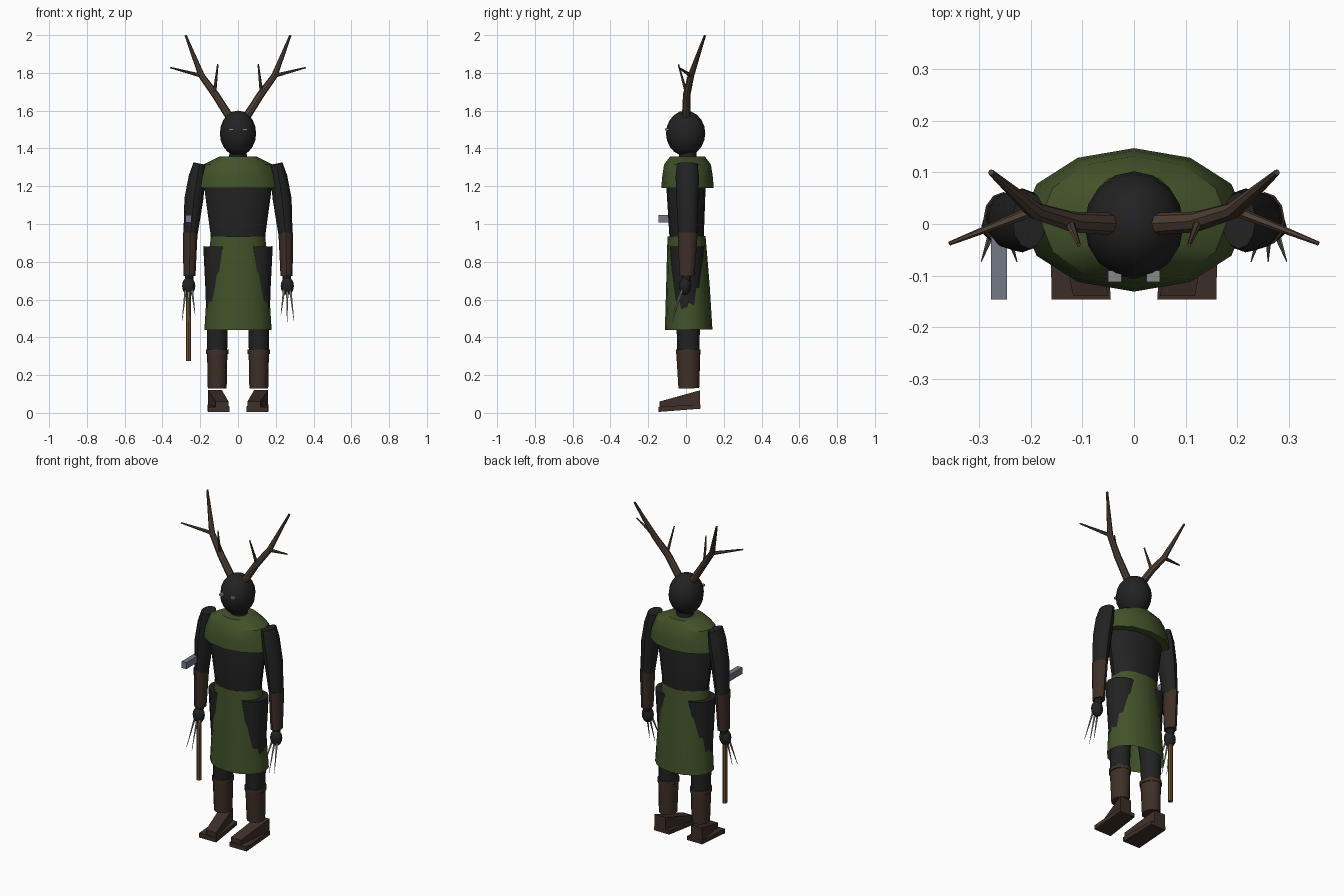
import bpy, bmesh, math
from mathutils import Vector

cube = bpy.data.objects.get("Cube")
if cube:
    bpy.data.objects.remove(cube, do_unlink=True)


def material(name, r, g, b):
    m = bpy.data.materials.new(name)
    m.use_nodes = True
    m.diffuse_color = (r, g, b, 1)
    m.node_tree.nodes["Principled BSDF"].inputs["Base Color"].default_value = (r, g, b, 1)
    return m


BLACK = material("black cloth", .016, .016, .017)
GREEN = material("moss green cloth", .055, .085, .023)
LEATHER = material("brown leather", .048, .029, .021)
ANTLER = material("antler brown", .08, .052, .036)
WOOD = material("handle wood", .16, .085, .03)
STEEL = material("blue grey steel", .17, .19, .24)
CLAW = material("pale claw", .38, .38, .33)
EYE = material("eye grey", .25, .25, .25)


def finish(name, bm, mat, smooth=True):
    mesh = bpy.data.meshes.new(name)
    bm.to_mesh(mesh)
    bm.free()
    mesh.materials.append(mat)
    ob = bpy.data.objects.new(name, mesh)
    bpy.context.collection.objects.link(ob)
    if smooth:
        bpy.ops.object.select_all(action='DESELECT')
        ob.select_set(True)
        bpy.context.view_layer.objects.active = ob
        bpy.ops.object.shade_smooth_by_angle(angle=math.radians(35))
    return ob


def loft(name, mat, rings, n=12, caps=True, s=1):
    """Skin oval rings (x, y, z, rx, ry), listed bottom to top, square to their path."""
    bm = bmesh.new()
    centres = [Vector((s * r[0], r[1], r[2])) for r in rings]
    loops = []
    for i, r in enumerate(rings):
        path = centres[min(i + 1, len(rings) - 1)] - centres[max(i - 1, 0)]
        turn = Vector((0, 0, 1)).rotation_difference(path.normalized())
        loop = []
        for k in range(n):
            a = math.tau * k / n
            offset = Vector((r[3] * math.cos(a), r[-1] * math.sin(a), 0))
            loop.append(bm.verts.new(centres[i] + turn @ offset))
        loops.append(loop)
    for low, high in zip(loops, loops[1:]):
        for k in range(n):
            j = (k + 1) % n
            bm.faces.new((low[k], low[j], high[j], high[k]))
    if caps:
        bm.faces.new(loops[0][::-1])
        bm.faces.new(loops[-1])
    return finish(name, bm, mat)


def block(name, mat, front, back, s=1):
    """Box between two upright rectangles (x0, x1, y, z0, z1)."""
    bm = bmesh.new()
    quads = []
    for x0, x1, y, z0, z1 in (front, back):
        corners = ((x0, z0), (x1, z0), (x1, z1), (x0, z1))
        quads.append([bm.verts.new((s * x, y, z)) for x, z in corners])
    f, b = quads
    bm.faces.new(f)
    bm.faces.new(b)
    for k in range(4):
        j = (k + 1) % 4
        bm.faces.new((f[k], f[j], b[j], b[k]))
    bmesh.ops.recalc_face_normals(bm, faces=bm.faces)
    return finish(name, bm, mat, smooth=False)


def ball(name, mat, centre, radii, segments):
    bm = bmesh.new()
    bmesh.ops.create_uvsphere(bm, u_segments=segments, v_segments=segments * 2 // 3, radius=1)
    bmesh.ops.scale(bm, vec=radii, verts=bm.verts)
    bmesh.ops.translate(bm, vec=centre, verts=bm.verts)
    return finish(name, bm, mat)


# Head, neck and body
ball("head", BLACK, (0, -.002, 1.48), (.096, .104, .12), 16)
loft("neck", BLACK, [(0, .01, 1.3, .048), (0, .01, 1.42, .045)])
loft("torso", BLACK, [(0, .005, .88, .14, .085), (0, .003, .95, .146, .092),
                      (0, 0, 1.2, .18, .104), (0, 0, 1.3, .16, .09)], n=16)
loft("mantle", GREEN, [(0, .008, 1.19, .218, .139), (0, .008, 1.25, .208, .134),
                       (0, .008, 1.315, .182, .124), (0, .008, 1.357, .1, .092)])
loft("skirt", GREEN, [(0, .014, .44, .178, .126), (0, .01, .68, .163, .115),
                      (0, .004, .88, .15, .104), (0, .003, .935, .143, .1)], n=16, caps=False)

for s, side in ((1, "left"), (-1, "right")):
    # Legs and boots
    loft(side + "_leg", BLACK, [(.11, .012, .3, .052, .058), (.11, .012, .46, .056, .062),
                                (.102, .005, .66, .071, .075), (.096, .005, .88, .088, .09)], s=s)
    loft(side + "_boot", LEATHER, [(.11, .015, .13, .05, .055), (.11, .012, .325, .054, .064)], s=s)
    loft(side + "_boot_cuff", LEATHER, [(.11, .012, .312, .06, .066), (.11, .012, .335, .06, .066)], s=s)
    block(side + "_shoe", LEATHER, (.05, .118, -.14, .025, .06), (.085, .16, .075, .03, .12), s)
    block(side + "_sole", LEATHER, (.045, .16, -.146, .005, .032), (.06, .162, .076, .022, .045), s)

    # Arms and hands
    loft(side + "_sleeve", BLACK, [(.252, .009, .94, .037, .05), (.234, .007, 1.13, .05, .058),
                                   (.216, .007, 1.25, .045, .062), (.203, .007, 1.32, .033, .055)], s=s)
    loft(side + "_bracer", LEATHER, [(.257, .005, .725, .032, .04), (.253, .009, .955, .039, .053)], s=s)
    loft(side + "_wrist", BLACK, [(.26, 0, .67, .02), (.258, .003, .73, .024)], n=8, s=s)
    ball(side + "_hand", BLACK, (s * .261, -.005, .672), (.035, .031, .048), 12)
    for i, (root, tip, low) in enumerate(((.245, .227, .52), (.261, .26, .48), (.276, .296, .49))):
        loft(f"{side}_claw_{i + 1}", CLAW, [(tip, -.073, low, .001), (root, -.018, .66, .007)], n=6, s=s)

    # Antlers and eyes
    loft(side + "_antler", ANTLER, [(.04, 0, 1.56, .022), (.12, .004, 1.685, .02),
                                    (.193, .026, 1.785, .017), (.277, .1, 1.998, .006)], n=8, s=s)
    loft(side + "_outer_tine", ANTLER, [(.19, .028, 1.784, .011), (.358, -.038, 1.828, .004)], n=6, s=s)
    loft(side + "_inner_tine", ANTLER, [(.125, .003, 1.69, .01), (.107, -.04, 1.845, .004)], n=6, s=s)
    block(side + "_eye", EYE, (.024, .05, -.112, 1.495, 1.506), (.024, .05, -.09, 1.495, 1.506), s)

# Hammer held in the right hand, its head showing in front of the arm
loft("hammer_handle", WOOD, [(-.262, 0, .275, .014), (-.262, 0, 1.02, .014)], n=8)
block("hammer_head", STEEL, (-.277, -.246, -.146, 1.007, 1.047), (-.277, -.246, .02, 1.007, 1.047))
